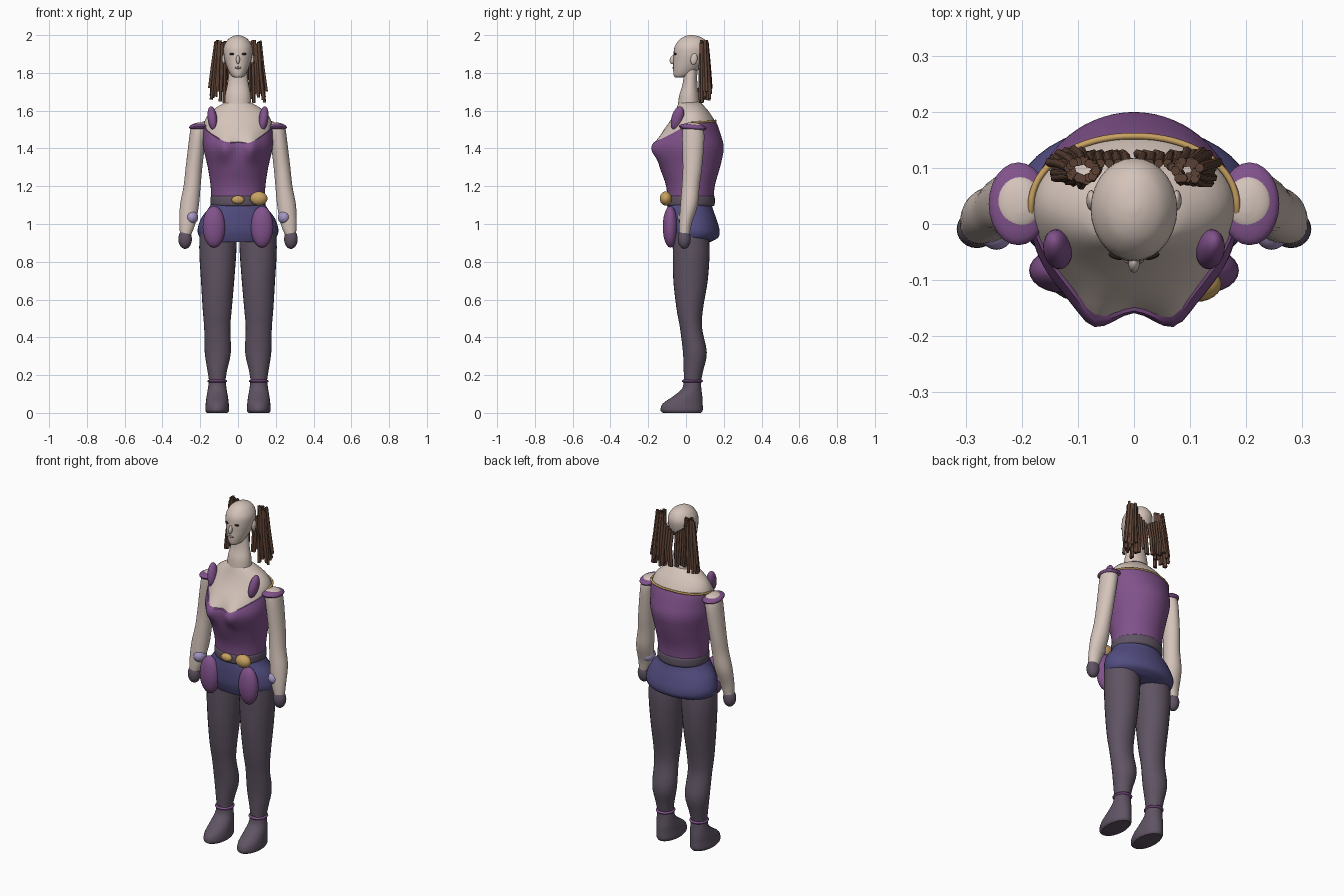
import bpy, bmesh, math, random

random.seed(4)
cube = bpy.data.objects.get("Cube")
if cube:
    bpy.data.objects.remove(cube, do_unlink=True)


def material(name, r, g, b):
    m = bpy.data.materials.new(name)
    m.use_nodes = True
    m.diffuse_color = (r, g, b, 1)
    m.node_tree.nodes["Principled BSDF"].inputs["Base Color"].default_value = (r, g, b, 1)
    return m


SKIN = material("skin", .66, .55, .49)
PURPLE = material("purple cloth", .22, .085, .26)
BLUE = material("indigo cloth", .085, .075, .22)
GREY = material("dusky grey", .115, .088, .125)
GOLD = material("gold", .58, .36, .12)
BROWN = material("brown hair", .11, .055, .036)
LILAC = material("lilac", .38, .31, .56)
DARK = material("dark eye", .02, .014, .014)
LIP = material("lip", .33, .2, .18)


def finish(name, bm, mat):
    bmesh.ops.recalc_face_normals(bm, faces=bm.faces)
    mesh = bpy.data.meshes.new(name)
    bm.to_mesh(mesh)
    bm.free()
    mesh.materials.append(mat)
    ob = bpy.data.objects.new(name, mesh)
    bpy.context.collection.objects.link(ob)
    bpy.ops.object.select_all(action='DESELECT')
    ob.select_set(True)
    bpy.context.view_layer.objects.active = ob
    bpy.ops.object.shade_smooth_by_angle(angle=math.radians(45))
    return ob


def refine(secs, steps=4):
    """Smooth curve through a list of section rows."""
    out = []
    for i in range(len(secs) - 1):
        p = [secs[max(0, min(len(secs) - 1, i + k))] for k in (-1, 0, 1, 2)]
        for j in range(steps):
            t = j / steps
            out.append([b + .5 * t * (c - a + t * (2*a - 5*b + 4*c - d + t * (3*(b - c) + d - a)))
                        for a, b, c, d in zip(*p)])
    return out + [list(secs[-1])]


def skin_rings(name, rings, mat):
    bm = bmesh.new()
    rows = [[bm.verts.new(p) for p in ring] for ring in rings]
    n = len(rows[0])
    for lo, hi in zip(rows, rows[1:]):
        for i in range(n):
            bm.faces.new((lo[i], lo[(i + 1) % n], hi[(i + 1) % n], hi[i]))
    bm.faces.new(rows[0])
    bm.faces.new(rows[-1])
    return finish(name, bm, mat)


def loft(name, secs, mat, side=1, n=28):
    """Rows are z, centre x, half width, front y, back y."""
    rings = []
    for z, cx, rx, yf, yb in refine(secs):
        rings.append([(side * cx + rx * math.sin(a), (yf + yb) / 2 - (yb - yf) / 2 * math.cos(a), z)
                      for a in (math.tau * i / n for i in range(n))])
    return skin_rings(name, rings, mat)


def blob(name, centre, radii, mat, rot=(0, 0, 0), seg=24):
    bm = bmesh.new()
    bmesh.ops.create_uvsphere(bm, u_segments=seg, v_segments=seg // 2, radius=1)
    bmesh.ops.scale(bm, vec=radii, verts=bm.verts)
    ob = finish(name, bm, mat)
    ob.location, ob.rotation_euler = centre, rot
    return ob


def tubes(name, paths, radius, mat):
    cu = bpy.data.curves.new(name, 'CURVE')
    cu.dimensions = '3D'
    cu.bevel_depth, cu.bevel_resolution, cu.use_fill_caps = radius, 1, True
    for path in paths:
        sp = cu.splines.new('POLY')
        sp.points.add(len(path) - 1)
        for pt, co in zip(sp.points, path):
            pt.co = (*co, 1)
        sp.use_smooth = True
    cu.materials.append(mat)
    bpy.context.collection.objects.link(bpy.data.objects.new(name, cu))


# Torso: rows of z, half width, front y, back y
TORSO = refine([(1.10, .135, -.093, .14), (1.2, .14, -.1, .147), (1.3, .155, -.135, .175),
                (1.4, .178, -.168, .195), (1.47, .18, -.138, .18), (1.54, .178, -.088, .155),
                (1.59, .15, -.06, .125), (1.62, .11, -.048, .1), (1.645, .066, -.038, .075)])


def lerp_rows(rows, key):
    for a, b in zip(rows, rows[1:]):
        if key <= b[0]:
            t = (key - a[0]) / (b[0] - a[0])
            return [p + t * (q - p) for p, q in zip(a, b)]
    return rows[-1]


def torso_point(a, z, grow=0):
    _, rx, yf, yb = lerp_rows(TORSO, z)
    x = (rx + grow) * math.sin(a)
    y = (yf + yb) / 2 - ((yb - yf) / 2 + grow) * math.cos(a)
    if math.cos(a) > 0:  # two rounded lobes with a dip between them
        height = math.exp(-((z - 1.4) / .06) ** 2)
        y -= height * (.026 * math.exp(-((abs(x) - .075) / .035) ** 2) - .014 * math.exp(-(x / .03) ** 2))
    return x, y, z


def bodice_top(a):
    s = abs((a + math.pi) % math.tau - math.pi) / math.pi
    return lerp_rows([(0, 1.432), (.1, 1.425), (.33, 1.49), (.5, 1.535), (1, 1.545)], s)[1]


ANGLES = [math.tau * i / 64 for i in range(64)]
skin_rings("upper_body", [[torso_point(a, 1.2 + .445 * k / 24) for a in ANGLES] for k in range(25)], SKIN)
skin_rings("bodice", [[torso_point(a, 1.1 + (bodice_top(a) - 1.1) * k / 24, .005) for a in ANGLES]
                      for k in range(25)], PURPLE)
tubes("bodice_trim", [[torso_point(a, bodice_top(a) + .002, .005) for a in ANGLES[15:50]]], .006, GOLD)

# Neck and head
loft("neck", [(1.61, 0, .071, -.045, .075), (1.68, 0, .068, -.036, .068),
              (1.74, 0, .056, -.018, .06), (1.82, 0, .046, -.01, .06)], SKIN)
loft("head", [(1.775, 0, .018, -.056, -.015), (1.787, 0, .036, -.065, .03), (1.82, 0, .054, -.068, .07),
              (1.86, 0, .068, -.067, .1), (1.9, 0, .076, -.066, .114), (1.94, 0, .075, -.06, .117),
              (1.975, 0, .055, -.036, .1), (1.993, 0, .029, -.008, .07), (2.0, 0, .006, .02, .035)], SKIN)
blob("nose", (0, -.07, 1.87), (.01, .016, .024), SKIN, (-.25, 0, 0))
blob("lips", (0, -.066, 1.827), (.017, .006, .006), LIP)

# Hips
loft("shorts", [(.905, 0, .175, -.08, .13), (.93, 0, .203, -.09, .172), (.97, 0, .214, -.1, .177),
                (1.03, 0, .195, -.102, .16), (1.08, 0, .158, -.1, .142), (1.12, 0, .135, -.094, .135)], BLUE, n=40)
loft("belt", [(1.095, 0, .138, -.098, .145), (1.105, 0, .145, -.105, .152),
              (1.14, 0, .145, -.105, .152), (1.15, 0, .138, -.098, .147)], GREY, n=40)
blob("belt_buckle", (0, -.107, 1.128), (.034, .02, .023), GOLD)
blob("belt_pouch", (.11, -.107, 1.135), (.046, .032, .037), GOLD)

# Paired parts
for side, label in ((1, "left"), (-1, "right")):
    loft(label + "_arm", [(.93, .28, .026, -.035, .018), (1.0, .268, .042, -.036, .03),
                          (1.1, .257, .05, -.03, .062), (1.2, .243, .045, -.022, .072),
                          (1.3, .233, .044, -.017, .085), (1.45, .215, .044, -.02, .097),
                          (1.51, .206, .044, -.016, .09), (1.53, .203, .034, -.005, .075),
                          (1.538, .2, .008, .02, .045)], SKIN, side)
    blob(label + "_glove", (side * .28, -.009, .92), (.036, .034, .052), GREY)
    blob(label + "_wrist_puff", (side * .245, -.004, 1.035), (.034, .042, .036), LILAC)
    blob(label + "_sleeve_band", (side * .206, .036, 1.512), (.053, .074, .02), PURPLE, (-.08, 0, 0))
    blob(label + "_strap", (side * .136, -.045, 1.56), (.025, .032, .066), PURPLE, (-.28, side * .12, 0))
    blob(label + "_hip_panel", (side * .127, -.083, .985), (.06, .04, .11), PURPLE)
    loft(label + "_leg", [(.15, .11, .04, -.01, .075), (.22, .11, .051, -.012, .09),
                          (.32, .107, .069, -.016, .11), (.45, .11, .069, -.032, .085),
                          (.55, .11, .077, -.05, .09), (.7, .108, .088, -.067, .115),
                          (.85, .107, .098, -.07, .125), (.95, .105, .098, -.07, .12)], GREY, side)
    blob(label + "_ankle_band", (side * .11, .034, .168), (.052, .056, .014), PURPLE)
    loft(label + "_boot", [(0, .11, .055, -.122, .08), (.015, .11, .063, -.135, .089),
                           (.05, .11, .061, -.122, .088), (.09, .11, .056, -.065, .086),
                           (.13, .11, .049, -.02, .081), (.18, .11, .043, -.012, .078)], GREY, side)
    blob(label + "_ear", (side * .076, .042, 1.873), (.009, .018, .03), SKIN, (-.15, 0, 0))
    blob(label + "_eye", (side * .032, -.057, 1.9), (.014, .006, .006), DARK, (0, 0, side * .3))

    # Hanging locks, gathered at the top and spread at the ends
    locks = []
    for i in range(20):
        a = math.tau * i / 20
        r = random.uniform(.6, 1)
        top = (side * (.093 + .026 * r * math.cos(a)), .095 + .018 * r * math.sin(a), random.uniform(1.95, 1.975))
        end = (side * (.108 + .046 * r * math.cos(a)), .1 + .033 * r * math.sin(a), random.uniform(1.64, 1.72))
        mid = [(p + q) / 2 + random.uniform(-.004, .004) for p, q in zip(top, end)]
        locks.append([top, mid, end])
    for i in range(5):
        x = .012 + .016 * i
        locks.append([(side * x, .108, 1.87 + .012 * i), (side * (x + .004), .122, 1.78),
                      (side * (x + random.uniform(-.01, .01)), .125, random.uniform(1.65, 1.7))])
    tubes(label + "_hair_locks", locks, .0085, BROWN)
